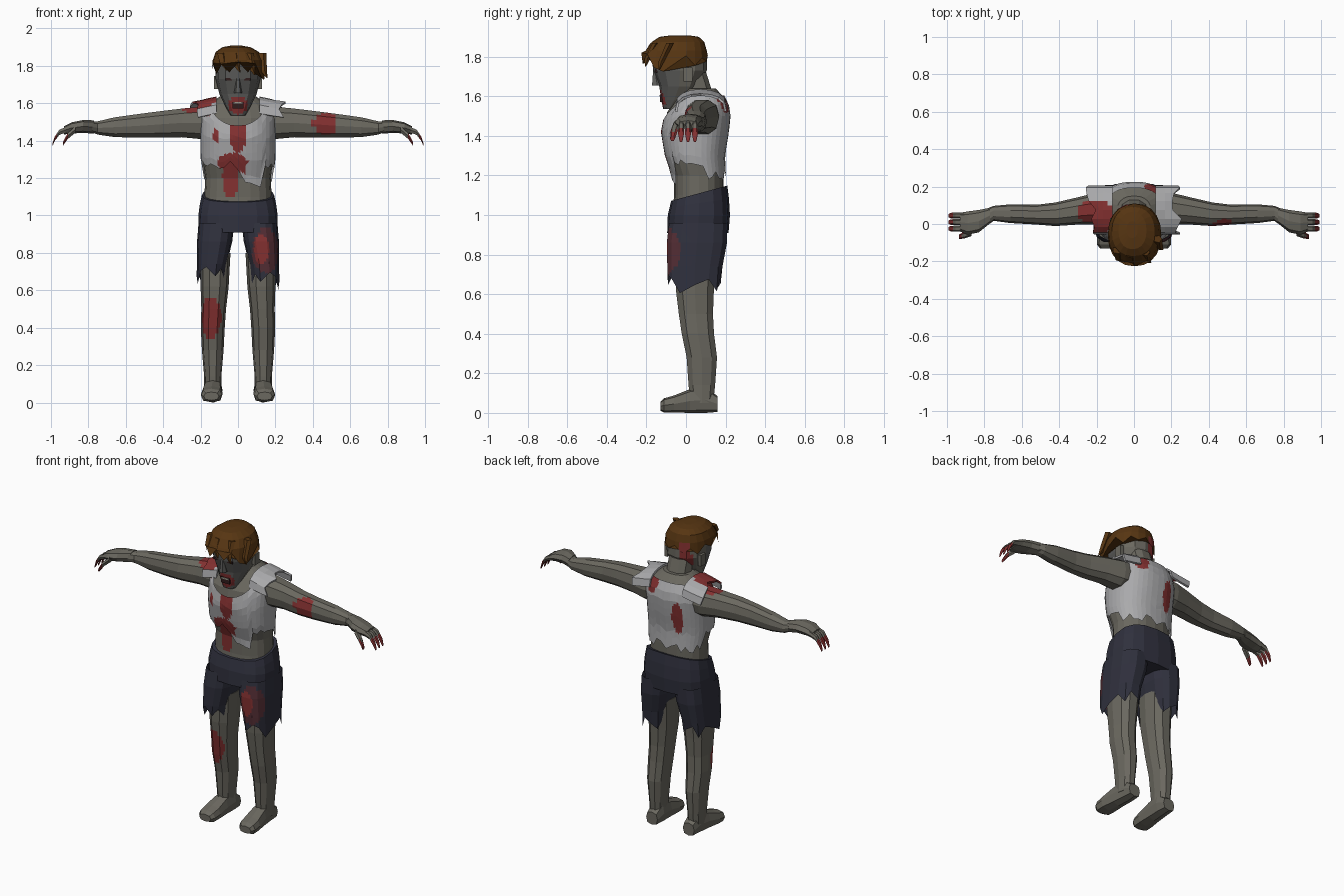
import bpy, bmesh, math, random
from mathutils import Vector

random.seed(4)
if "Cube" in bpy.data.objects:
    bpy.data.objects.remove(bpy.data.objects["Cube"])

COLOURS = {
    "skin": (.145, .138, .115), "face_skin": (.11, .11, .105),
    "shirt_white": (.40, .40, .41), "shorts_navy": (.029, .030, .047),
    "hair_brown": (.095, .036, .006), "blood": (.23, .030, .030),
    "stained_cloth": (.085, .026, .034), "mouth_dark": (.03, .012, .012),
    "teeth": (.32, .30, .25),
}
MATS = {}
for label, rgb in COLOURS.items():
    m = bpy.data.materials.new(label)
    m.use_nodes = True
    m.diffuse_color = (*rgb, 1)
    m.node_tree.nodes["Principled BSDF"].inputs["Base Color"].default_value = (*rgb, 1)
    MATS[label] = m


def finish(bm, name, mat):
    bmesh.ops.recalc_face_normals(bm, faces=bm.faces)
    mesh = bpy.data.meshes.new(name)
    bm.to_mesh(mesh)
    bm.free()
    ob = bpy.data.objects.new(name, mesh)
    bpy.context.collection.objects.link(ob)
    mesh.materials.append(MATS[mat])
    return ob


def soft(v, p):
    return math.copysign(abs(v) ** p, v)


def skin_rings(rings, name, mat, caps=True):
    """Bridge a list of closed point rings."""
    bm = bmesh.new()
    vs = [[bm.verts.new(p) for p in r] for r in rings]
    n = len(vs[0])
    for lo, hi in zip(vs, vs[1:]):
        for i in range(n):
            j = (i + 1) % n
            bm.faces.new((lo[i], lo[j], hi[j], hi[i]))
    if caps:
        bm.faces.new(vs[0])
        bm.faces.new(vs[-1])
    return finish(bm, name, mat)


def loft(name, mat, sections, n=12, axis="Z", power=.85, hem=None, caps=True, side=1):
    """Sections are (centre a, centre b, position, radius a, radius b, optional tilt)."""
    rings = []
    for k, (a, b, c, ra, rb, *tilt) in enumerate(sections):
        ring = []
        for i in range(n):
            t = math.tau * i / n
            u, v = ra * soft(math.cos(t), power), rb * soft(math.sin(t), power)
            w = c + (tilt[0] * v if tilt else 0)
            if hem and k == 0:
                w += hem[i % len(hem)]
            p = {"Z": (a + u, b + v, w), "X": (w, a + u, b + v), "Y": (a + u, w, b + v)}[axis]
            ring.append((p[0] * side, p[1], p[2]))
        rings.append(ring)
    return skin_rings(rings, name, mat, caps)


def splat(ob, mat, centre, radii, cuts=3):
    """Refine the surface around a stain and recolour the faces inside it."""
    if MATS[mat].name not in ob.data.materials:
        ob.data.materials.append(MATS[mat])
    index = ob.data.materials.find(mat)
    bm = bmesh.new()
    bm.from_mesh(ob.data)

    def inside(f, grow):
        d = f.calc_center_median() - Vector(centre)
        return sum((d[i] / (radii[i] + grow)) ** 2 for i in range(3)) < 1
    edges = {e for f in bm.faces if inside(f, .05) for e in f.edges if e.calc_length() > .02}
    if edges:
        bmesh.ops.subdivide_edges(bm, edges=list(edges), cuts=cuts, use_grid_fill=True)
    for f in bm.faces:
        if inside(f, 0):
            f.material_index = index
    bm.to_mesh(ob.data)
    bm.free()


def box(name, mat, centre, size):
    bm = bmesh.new()
    bmesh.ops.create_cube(bm, size=1)
    for v in bm.verts:
        v.co = Vector(c + s * q for c, s, q in zip(centre, size, v.co))
    return finish(bm, name, mat)


# Torso
TORSO = [(0, .06, 1.0, .18, .13), (0, .065, 1.1, .18, .125), (0, .065, 1.2, .175, .125),
         (0, .045, 1.3, .188, .14), (0, .045, 1.42, .19, .16), (0, .06, 1.52, .19, .155),
         (0, .075, 1.59, .165, .12), (0, .07, 1.64, .09, .08)]
torso = loft("torso", "skin", TORSO, 20)
splat(torso, "blood", (-.04, -.07, 1.2), (.045, .06, .11))


def torso_point(t, z, off):
    for lo, hi in zip(TORSO, TORSO[1:]):
        if z <= hi[2]:
            break
    f = (z - lo[2]) / (hi[2] - lo[2])
    _, cy, _, rx, ry = (p + (q - p) * f for p, q in zip(lo, hi))
    return ((rx + off) * soft(math.cos(t), .85), cy + (ry + off) * soft(math.sin(t), .85), z)


# Torn shirt: ragged hem, scooped neckline, long tongue at the front left
N, ROWS = 40, 8
columns = []
for i in range(N):
    t = math.tau * i / N
    x, s = math.cos(t), math.sin(t)
    hem = 1.27 + random.uniform(-.03, .03)
    if s < 0 and .05 < x < .62:
        hem = 1.17 + random.uniform(-.03, .03)
    elif s > .3:
        hem = 1.2 + random.uniform(-.03, .03)
    top = 1.605 - .125 * max(0, -s) ** 3
    columns.append([torso_point(t, hem + (top - hem) * k / ROWS, .012) for k in range(ROWS + 1)])
shirt = skin_rings(list(zip(*columns)), "torn_shirt", "shirt_white", caps=False)
for c, r in [((0, -.1, 1.44), (.045, .08, .11)), ((-.03, -.1, 1.28), (.08, .08, .055)),
             ((-.12, -.1, 1.42), (.02, .06, .025)), ((-.08, .2, 1.4), (.035, .07, .1)),
             ((.1, .18, 1.57), (.045, .06, .06)), ((-.16, .02, 1.58), (.06, .12, .05))]:
    splat(shirt, "blood", c, r, 2)

# Frayed shoulder straps
for side, label in ((1, "left"), (-1, "right")):
    bm = bmesh.new()
    rows = []
    for k in range(9):
        a = math.pi * k / 8
        y, z = .075 - .125 * math.cos(a), 1.535 + .085 * math.sin(a) ** .7
        outer = .20 + random.uniform(0, .06)
        rows.append([bm.verts.new((side * x, y, z - d))
                     for x, d in ((.115, -.01), (.165, 0), (outer, .012))])
    for lo, hi in zip(rows, rows[1:]):
        for j in range(2):
            bm.faces.new((lo[j], lo[j + 1], hi[j + 1], hi[j]))
    strap = finish(bm, label + "_shoulder_strap", "shirt_white")
    mod = strap.modifiers.new("cloth", "SOLIDIFY")
    mod.thickness, mod.offset = .012, 0
    if side < 0:
        splat(strap, "blood", (-.2, .04, 1.6), (.1, .09, .08), 1)

# Arms, hands, legs and feet
ARM = [(.08, 1.50, .1, .09, .085), (.082, 1.495, .2, .085, .09), (.07, 1.495, .3, .073, .08),
       (.052, 1.487, .42, .063, .073), (.05, 1.48, .52, .053, .067), (.055, 1.472, .66, .05, .055),
       (.057, 1.468, .75, .04, .037), (.04, 1.473, .78, .045, .03)]
HAND = [(.045, 1.473, .77, .042, .036), (.015, 1.476, .83, .06, .034),
        (.005, 1.468, .89, .062, .03), (.01, 1.455, .93, .05, .022)]
LEG = [(.135, .08, .05, .045, .06), (.135, .08, .14, .046, .07), (.135, .08, .28, .058, .08),
       (.135, .06, .4, .064, .085), (.13, .05, .5, .066, .09), (.125, .045, .62, .075, .1),
       (.12, .05, .8, .08, .11)]
FOOT = [(.13, .045, .16, .04, .04), (.13, .065, .1, .047, .065), (.135, .06, .02, .05, .06),
        (.14, .045, -.06, .058, .043), (.142, .038, -.11, .056, .036), (.142, .034, -.13, .04, .022)]
for side, label in ((1, "left"), (-1, "right")):
    arm = loft(label + "_arm", "skin", ARM, 10, "X", side=side)
    loft(label + "_hand", "skin", HAND, 8, "X", side=side)
    for k, y in enumerate((-.025, .01, .045)):
        finger = loft(f"{label}_finger_{k + 1}", "skin",
                      [(y, 1.462, .91, .016, .017), (y, 1.445, .955, .016, .016),
                       (y, 1.41, .98, .015, .013), (y, 1.375, .993, .008, .007)], 6, "X", side=side)
        splat(finger, "blood", (side * .99, y, 1.39), (.05, .05, .05), 1)
    thumb = loft(label + "_thumb", "skin",
                 [(-.045, 1.46, .87, .02, .02), (-.06, 1.425, .91, .018, .018),
                  (-.068, 1.385, .935, .012, .012)], 6, "X", side=side)
    splat(thumb, "blood", (side * .935, -.065, 1.39), (.045, .05, .04), 1)
    leg = loft(label + "_leg", "skin", LEG, 10, side=side)
    loft(label + "_foot", "skin", FOOT, 8, "Y", power=.7, side=side)
    if side > 0:
        splat(arm, "blood", (.47, .01, 1.49), (.07, .065, .06))
    else:
        splat(leg, "blood", (-.15, -.03, .45), (.065, .07, .11))
        splat(arm, "blood", (-.24, .06, 1.58), (.06, .07, .05))

# Shorts: hips with slanted waistband and two ragged legs
loft("shorts_hips", "shorts_navy", [(0, .06, .91, .208, .155), (0, .065, 1.0, .212, .157),
     (0, .067, 1.06, .204, .15, .15), (0, .067, 1.11, .193, .142, .27)], 16, power=.75)
RAGS = [0, .03, -.03, .04, .01, -.02, .05, .06, -.01, .04, .0, .05, .03, -.04]
for side, label in ((1, "left"), (-1, "right")):
    tube = loft(label + "_shorts_leg", "shorts_navy",
                [(.145, .042, .655, .076, .136), (.14, .045, .74, .08, .142),
                 (.125, .055, .86, .094, .155), (.115, .062, .96, .096, .15)],
                14, power=.75, hem=[r + (.02 if side < 0 else -.01) for r in RAGS],
                caps=False, side=side)
    if side > 0:
        splat(tube, "stained_cloth", (.15, -.08, .81), (.075, .1, .12))
        splat(tube, "blood", (.125, -.09, .82), (.04, .06, .08), 1)

# Neck and head, with a paler face at the front
loft("neck", "skin", [(0, .07, 1.56, .095, .08), (0, .06, 1.64, .075, .07), (0, .035, 1.72, .075, .07)], 10)
head = loft("head", "skin", [(0, -.085, 1.535, .04, .03), (0, -.06, 1.58, .066, .065),
            (0, -.035, 1.65, .1, .1), (0, -.03, 1.73, .12, .135),
            (0, -.035, 1.8, .12, .14), (0, -.035, 1.87, .09, .1)], 12)
head.data.materials.append(MATS["face_skin"])
for p in head.data.polygons:
    if p.center.y < -.06:
        p.material_index = 1
splat(head, "blood", (0, -.12, 1.59), (.055, .05, .05))
splat(head, "blood", (-.05, .08, 1.72), (.04, .06, .1), 2)
box("mouth", "mouth_dark", (0, -.124, 1.59), (.06, .014, .036))
box("upper_teeth", "teeth", (0, -.129, 1.603), (.05, .01, .009))
loft("nose", "face_skin", [(0, -.145, 1.655, .022, .03), (0, -.15, 1.685, .016, .022),
     (0, -.155, 1.735, .01, .012)], 6)
for side, label in ((1, "left"), (-1, "right")):
    box(label + "_eye", "mouth_dark", (side * .05, -.15, 1.728), (.036, .012, .014))
    box(label + "_ear", "skin", (side * .118, .01, 1.71), (.022, .045, .07))

# Hair: flat crown flaring to a jagged fringe
TUFTS = [-.01, .03, -.02, .02, .0, .03, -.01, .02, -.02, .03,
         .0, .04, -.02, .035, -.01, .045, -.01, .04, -.03, -.05]
hair = loft("hair", "hair_brown", [(.003, -.058, 1.775, .143, .168), (.0, -.05, 1.83, .135, .155),
            (-.004, -.04, 1.875, .115, .132), (-.008, -.035, 1.9, .075, .1),
            (-.01, -.03, 1.908, .03, .045)], 20, power=.9, hem=TUFTS)
splat(hair, "blood", (-.06, .1, 1.79), (.035, .06, .045), 1)
# Loose locks over the brow
for k, (x, y, tip) in enumerate(((-.09, -.19, 1.775), (-.02, -.21, 1.765), (.06, -.2, 1.75), (.125, -.13, 1.735))):
    loft(f"hair_lock_{k + 1}", "hair_brown", [(x + .03, y - .005, tip, .003, .003),
         (x + .01, y + .005, tip + .04, .02, .015), (x, y + .05, 1.87, .026, .02)], 5)
